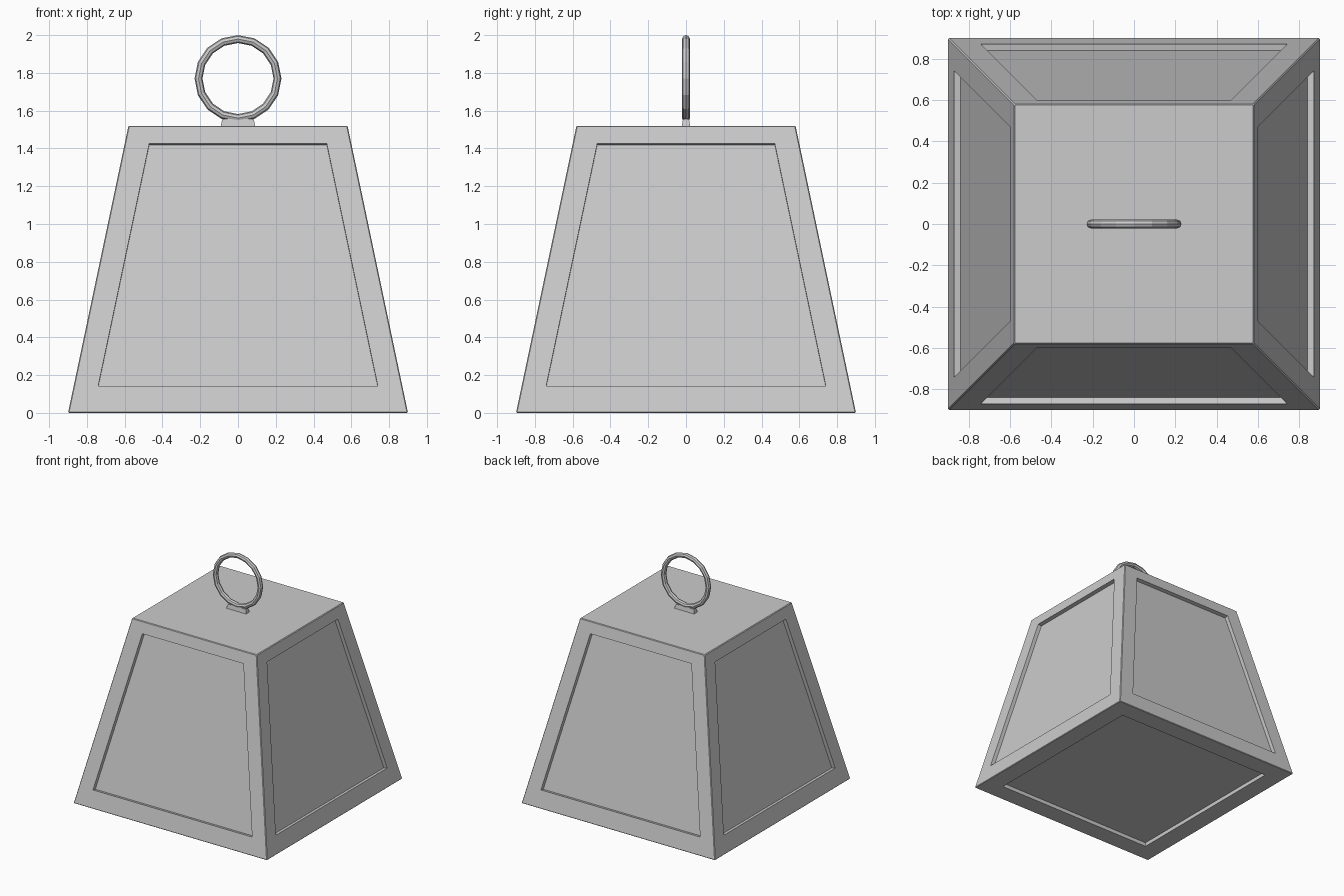
import bpy, bmesh
from math import radians
from mathutils import Matrix

if "Cube" in bpy.data.objects:
    bpy.data.objects.remove(bpy.data.objects["Cube"])

BASE, TOP, H = 0.90, 0.58, 1.52


def make_object(name, bm):
    bmesh.ops.recalc_face_normals(bm, faces=bm.faces[:])
    mesh = bpy.data.meshes.new(name)
    bm.to_mesh(mesh)
    bm.free()
    ob = bpy.data.objects.new(name, mesh)
    bpy.context.collection.objects.link(ob)
    return ob


def tapered_block(z0, z1, bottom, top):
    # box whose bottom and top have different half sizes
    bm = bmesh.new()
    bmesh.ops.create_cube(bm, size=2)
    for v in bm.verts:
        hx, hy = top if v.co.z > 0 else bottom
        v.co = (v.co.x * hx, v.co.y * hy, z1 if v.co.z > 0 else z0)
    bm.normal_update()
    return bm


def sign(a):
    return 1 if a > 0 else -1


# weight body: tapered block with slightly eased edges
bm = tapered_block(0, H, (BASE, BASE), (TOP, TOP))
bmesh.ops.bevel(bm, geom=bm.edges[:], offset=0.005, segments=1, affect='EDGES')
bm.normal_update()

# recessed panels on the four sides and the underside
panels = [f for f in bm.faces if f.calc_area() > 0.5 and f.normal.z < 0.9]
bmesh.ops.inset_individual(bm, faces=panels, thickness=0.1, depth=0)
for f in panels:
    n = f.normal.copy()
    for v in f.verts:
        x, y, z = v.co
        if n.z < -0.9:
            v.co = (sign(x) * 0.74, sign(y) * 0.74, 0)
            continue
        z, half = (1.425, 0.47) if z > H / 2 else (0.143, 0.74)
        out = BASE + (TOP - BASE) * z / H
        if abs(n.x) > abs(n.y):
            v.co = (sign(n.x) * out, sign(y) * half, z)
        else:
            v.co = (sign(x) * half, sign(n.y) * out, z)
bm.normal_update()
bmesh.ops.inset_individual(bm, faces=panels, thickness=0, depth=-0.032)
make_object("weight_body", bm)

# small mount under the ring
make_object("ring_mount", tapered_block(1.51, 1.555, (0.093, 0.024), (0.083, 0.016)))

# lifting ring
bpy.ops.mesh.primitive_torus_add(major_segments=16, minor_segments=8,
                                 major_radius=0.209, minor_radius=0.021,
                                 location=(0, 0, 1.77), rotation=(radians(90), 0, 0))
bpy.context.object.name = "lifting_ring"
